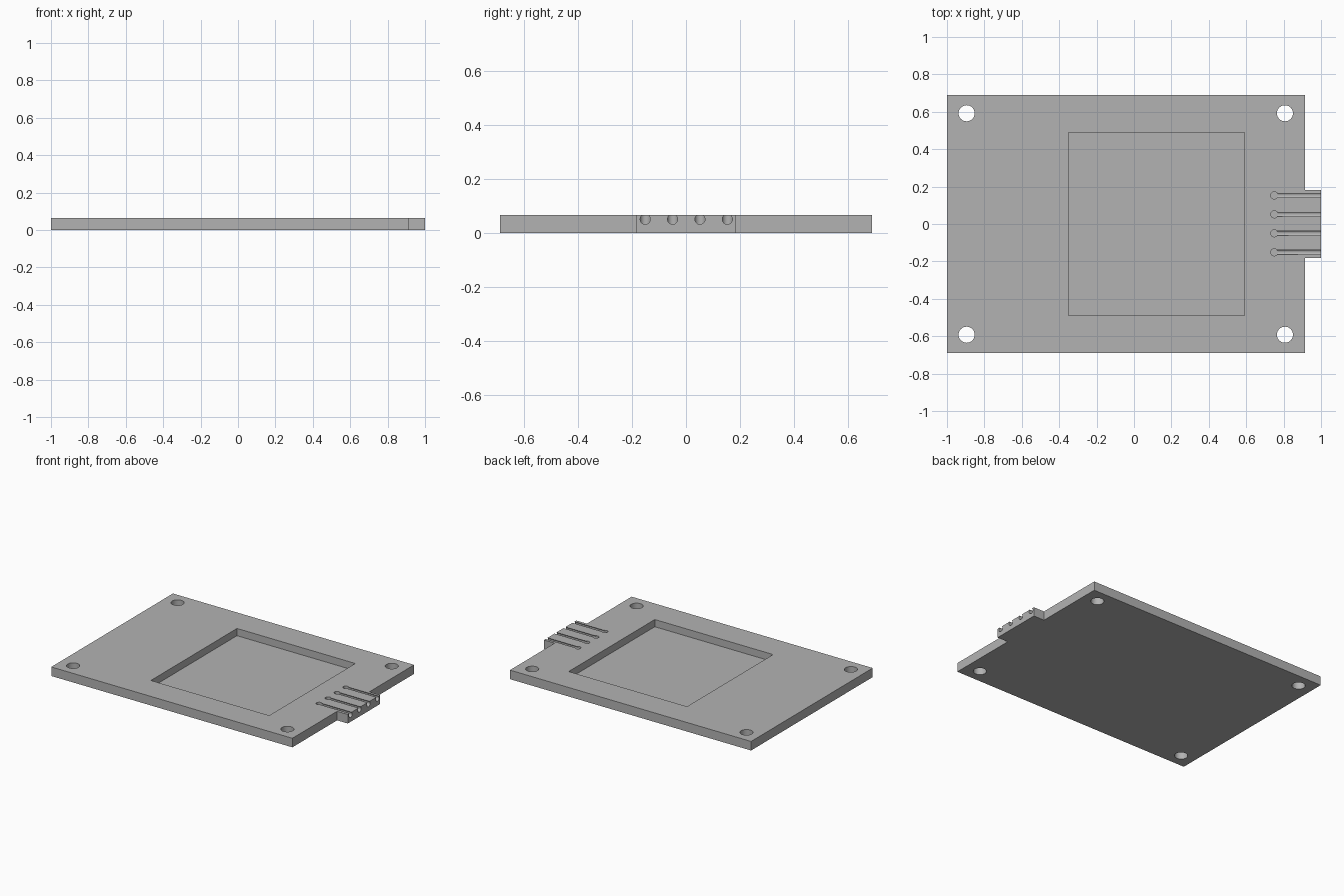
import bpy, bmesh
from math import pi, radians

if "Cube" in bpy.data.objects:
    bpy.data.objects.remove(bpy.data.objects["Cube"], do_unlink=True)

THICK = 0.065
HALF_W = 0.69
TAB_W = 0.183
EDGE_X = 0.915

grey = bpy.data.materials.new("plain grey")
grey.use_nodes = True
colour = (0.45, 0.45, 0.45, 1)
grey.diffuse_color = colour
grey.node_tree.nodes["Principled BSDF"].inputs["Base Color"].default_value = colour

# Base plate: rectangular outline with a connector tab on the +x edge
half = [(-1, HALF_W), (EDGE_X, HALF_W), (EDGE_X, TAB_W), (1, TAB_W)]
outline = half + [(x, -y) for x, y in reversed(half)]
bm = bmesh.new()
base = bm.faces.new([bm.verts.new((x, y, 0)) for x, y in outline])
top = bmesh.ops.extrude_face_region(bm, geom=[base])["geom"]
bmesh.ops.translate(bm, vec=(0, 0, THICK),
                    verts=[v for v in top if isinstance(v, bmesh.types.BMVert)])
bmesh.ops.recalc_face_normals(bm, faces=bm.faces)
mesh = bpy.data.meshes.new("base_plate")
bm.to_mesh(mesh)
bm.free()
mesh.materials.append(grey)
plate = bpy.data.objects.new("base_plate", mesh)
bpy.context.collection.objects.link(plate)


def cut():
    """Subtract the active object from the plate, then remove it."""
    cutter = bpy.context.object
    cutter.hide_render = True
    cutter.data.materials.append(grey)
    bpy.context.view_layer.objects.active = plate
    mod = plate.modifiers.new("cut", 'BOOLEAN')
    mod.operation = 'DIFFERENCE'
    mod.solver = 'EXACT'
    mod.object = cutter
    bpy.ops.object.modifier_apply(modifier=mod.name)
    bpy.data.objects.remove(cutter, do_unlink=True)


def cut_hole(x, y, z_low, radius):
    depth = 0.2
    bpy.ops.mesh.primitive_cylinder_add(vertices=32, radius=radius, depth=depth,
                                        location=(x, y, z_low + depth / 2))
    cut()


# Shallow square pocket
bpy.ops.mesh.primitive_cube_add(size=1, location=(0.12, 0, 0.113))
bpy.context.object.scale = (0.94, 0.977, 0.2)
cut()

# Corner screw holes
for x in (-0.895, 0.807):
    for y in (-0.592, 0.592):
        cut_hole(x, y, -0.1, 0.043)

# Round pin channels, open along the top, each ending in a small well
for i in range(4):
    y = (i - 1.5) * 0.1015 + 0.001
    bpy.ops.mesh.primitive_cylinder_add(vertices=32, radius=0.0187, depth=0.35,
                                        location=(0.925, y, 0.05),
                                        rotation=(0, pi / 2, 0))
    cut()
    cut_hole(0.75, y, 0.03, 0.0192)

# Smooth round walls, crisp edges
bpy.ops.object.select_all(action='DESELECT')
plate.select_set(True)
bpy.context.view_layer.objects.active = plate
bpy.ops.object.shade_smooth_by_angle(angle=radians(30))
